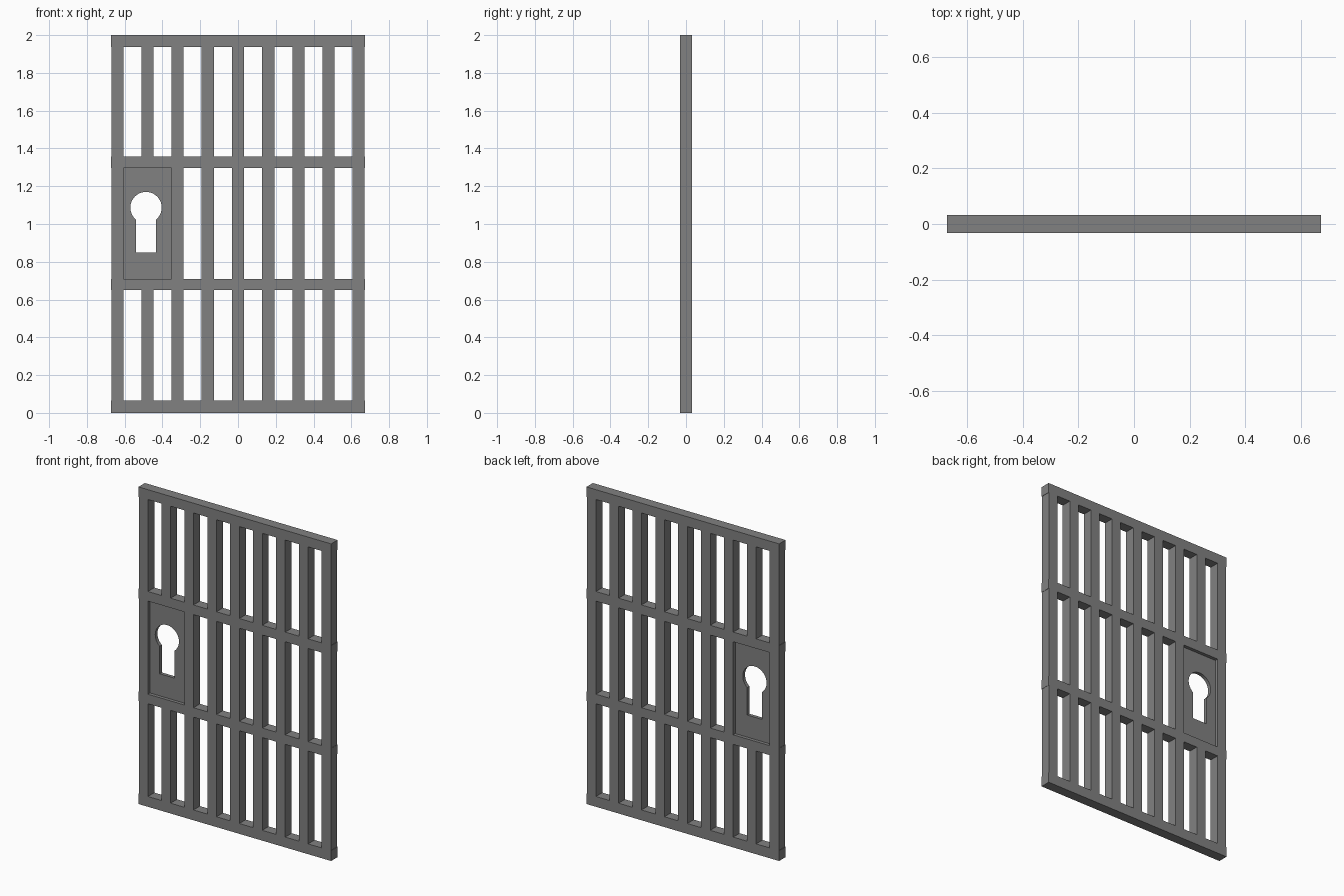
import bpy
import math

cube = bpy.data.objects.get("Cube")
if cube:
    bpy.data.objects.remove(cube, do_unlink=True)

BAR = 0.064                     # thickness of every bar and rail
PITCH = 0.16                    # spacing of the bars
RAILS = [(0, 0.065), (0.65, 0.71), (1.297, 1.358), (1.938, 2)]

iron = bpy.data.materials.new("iron grey")
iron.use_nodes = True
colour = (0.22, 0.22, 0.22, 1)
iron.diffuse_color = colour
iron.node_tree.nodes["Principled BSDF"].inputs["Base Color"].default_value = colour


def box(name, x0, x1, z0, z1, depth=BAR):
    bpy.ops.mesh.primitive_cube_add(size=1, location=((x0 + x1) / 2, 0, (z0 + z1) / 2))
    ob = bpy.context.object
    ob.name = name
    ob.scale = (x1 - x0, depth, z1 - z0)
    bpy.ops.object.transform_apply(location=False, rotation=False, scale=True)
    ob.data.materials.append(iron)
    return ob


# Horizontal rails
for name, (z0, z1) in zip(("bottom_rail", "lower_rail", "upper_rail", "top_rail"), RAILS):
    box(name, -0.672, 0.672, z0, z1)

# Side stiles and bars, set between the rails
rows = list(zip(("lower", "middle", "upper"), RAILS, RAILS[1:]))
for row, below, above in rows:
    for i in range(-4, 5):
        if row == "middle" and i == -3:
            continue            # the lock plate takes this place
        x = math.copysign(0.638, i) if abs(i) == 4 else i * PITCH
        kind = "stile" if abs(i) == 4 else "bar"
        box(f"{row}_{kind}_{i + 5}", x - BAR / 2, x + BAR / 2, below[1], above[0])

# Lock plate with a keyhole cut through, recessed on both sides
KEY_X, KEY_Z, RADIUS, HALF, SLOT_END = -0.487, 1.087, 0.083, 0.052, 0.849
start = -math.acos(HALF / RADIUS)
sweep = math.pi - 2 * start
STEPS = 32
angles = [start + sweep * k / STEPS for k in range(STEPS + 1)]
keyhole = [(KEY_X + RADIUS * math.cos(a), KEY_Z + RADIUS * math.sin(a)) for a in angles]
keyhole += [(KEY_X - HALF, SLOT_END), (KEY_X + HALF, SLOT_END)]
left, right, low, high = -0.61, -0.35, RAILS[1][1], RAILS[2][0]
outline = [(left, low), (right, low), (right, high), (left, high)]

curve = bpy.data.curves.new("lock_plate_profile", "CURVE")
curve.dimensions = "2D"
curve.fill_mode = "BOTH"
curve.extrude = 0.011
for loop in (outline, keyhole):
    spline = curve.splines.new("POLY")
    spline.points.add(len(loop) - 1)
    for point, (x, z) in zip(spline.points, loop):
        point.co = (x, z, 0, 1)
    spline.use_cyclic_u = True
plate = bpy.data.objects.new("lock_plate", curve)
bpy.context.collection.objects.link(plate)
plate.rotation_euler.x = math.pi / 2
curve.materials.append(iron)

# Turn the plate into a mesh
bpy.ops.object.select_all(action="DESELECT")
plate.select_set(True)
bpy.context.view_layer.objects.active = plate
bpy.ops.object.convert(target="MESH")
bpy.ops.object.shade_flat()
